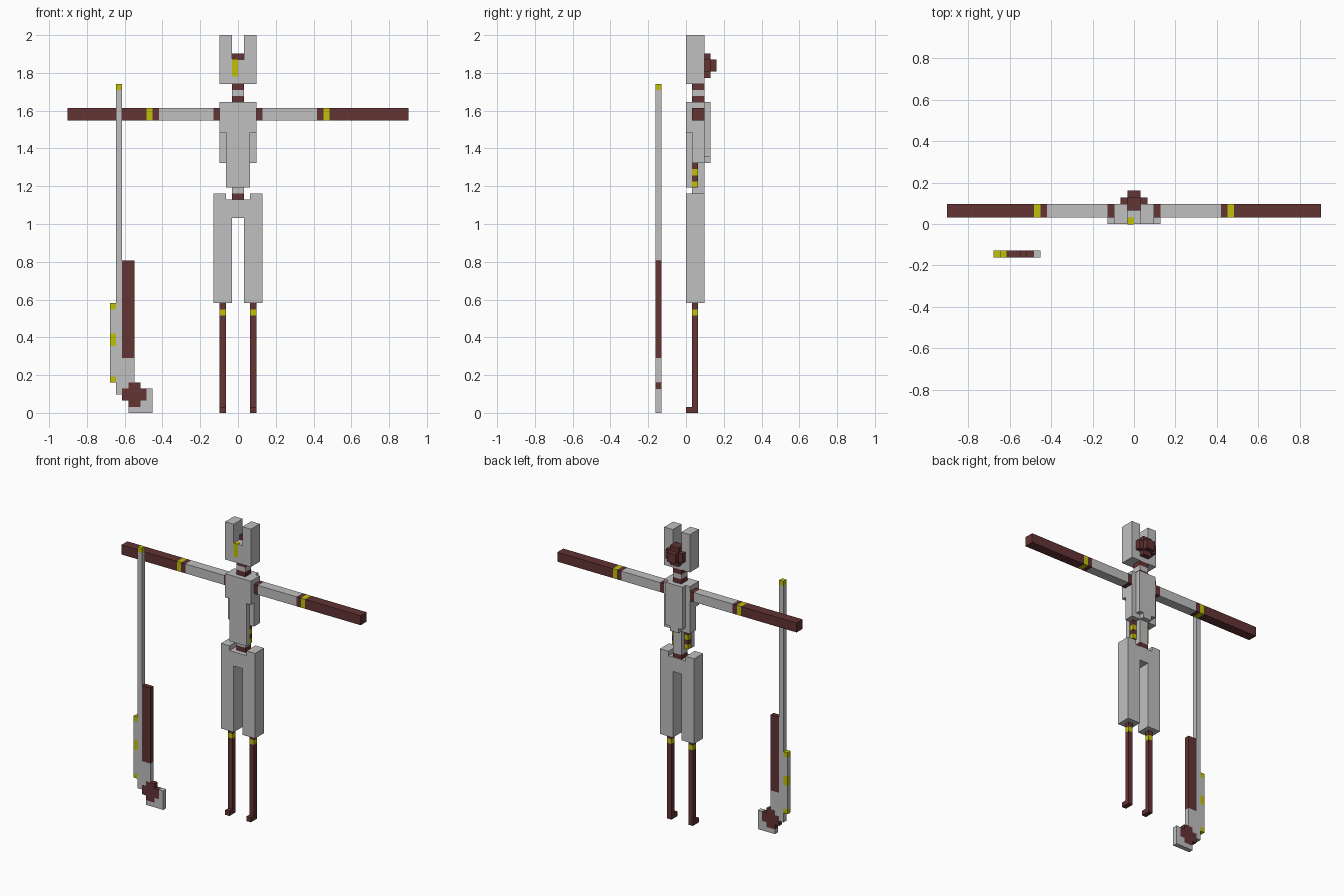
import bpy

cube = bpy.data.objects.get("Cube")
if cube:
    bpy.data.objects.remove(cube, do_unlink=True)

U = 2 / 62  # size of one block


def material(name, rgb):
    m = bpy.data.materials.new(name)
    m.use_nodes = True
    m.diffuse_color = (*rgb, 1)
    bsdf = m.node_tree.nodes["Principled BSDF"]
    bsdf.inputs["Base Color"].default_value = (*rgb, 1)
    bsdf.inputs["Roughness"].default_value = 0.8
    return m


GREY = material("light grey", (0.527, 0.527, 0.527))
BROWN = material("dark red brown", (0.125, 0.033, 0.033))
YELLOW = material("yellow", (0.53, 0.53, 0.003))


def box(name, mat, x, y, z):
    """Box from block ranges along each axis."""
    bpy.ops.mesh.primitive_cube_add(size=1)
    ob = bpy.context.object
    ob.name = name
    for v in ob.data.vertices:
        v.co = [(r[0] if c < 0 else r[1]) * U for c, r in zip(v.co, (x, y, z))]
    ob.data.materials.append(mat)
    return ob


def pair(name, mat, x, y, z):
    """Left part at +x and its mirror at -x."""
    box("left_" + name, mat, x, y, z)
    box("right_" + name, mat, (-x[1], -x[0]), y, z)


# Head: two side slabs, face between them, round bun at the back
pair("head_side", GREY, (1, 3), (0, 3), (54, 62))
box("face", GREY, (-1, 1), (0, 3), (54, 58))
box("face_brow", BROWN, (-1, 1), (2, 3), (58, 59))
box("face_mark", YELLOW, (-1, 0), (-0.04, 0.96), (55.2, 58.04))
box("bun_wide", BROWN, (-2, 2), (3, 4), (56, 58))
box("bun_top", BROWN, (-1, 1), (3, 4), (58, 59))
box("bun_bottom", BROWN, (-1, 1), (3, 4), (55, 56))
box("bun_tip", BROWN, (-1, 1), (4, 5), (56, 58))

# Neck bands
for i, mat in enumerate((BROWN, GREY, BROWN)):
    box(f"neck_band_{i}", mat, (-1, 1), (1, 3), (51 + i, 52 + i))

# Torso
box("chest", GREY, (-3, 3), (0, 3), (46, 51))
box("lower_chest", GREY, (-2, 2), (0, 3), (41, 46))
pair("rib", GREY, (2, 3), (1, 3), (41, 46))
box("back_plate", GREY, (-2, 2), (3, 4), (42, 51))
box("back_plate_tip", GREY, (-1, 1), (3, 4), (41, 42))
box("belly_plate", GREY, (-2, 2), (0, 1), (37, 41))
for i in range(4):
    box(f"waist_stripe_{i}", (YELLOW, BROWN)[i % 2],
        (-1.9, 1.9), (1, 2), (37 + i, 38 + i))
box("spine", GREY, (-1, 1), (2, 3), (36, 41))
box("waist", GREY, (-1, 1), (1, 2), (36, 37))
box("waist_band", BROWN, (-1, 1), (1, 3), (35, 36))
box("pelvis", GREY, (-1, 1), (0, 3), (32, 35))

# Arms, in bands from the shoulder outward
for name, mat, x in (("shoulder", BROWN, (3, 4)), ("upper_arm", GREY, (4, 13)),
                     ("elbow", BROWN, (13, 14)), ("arm_ring", YELLOW, (14, 15)),
                     ("forearm", BROWN, (15, 28))):
    pair(name, mat, x, (1, 3), (48, 50))

# Legs
pair("thigh_outer", GREY, (2, 4), (0, 3), (18, 36))
pair("thigh_inner", GREY, (1, 2), (0, 3), (18, 35))
pair("knee", BROWN, (2, 3), (1, 2), (17, 18))
pair("leg_ring", YELLOW, (2, 3), (1, 2), (16, 17))
pair("shin", BROWN, (2, 3), (1, 2), (0, 16))
pair("toe", BROWN, (2, 3), (0, 1), (0, 1))

# Long staff with a blade, standing apart from the figure
D = (-5, -4)
box("staff", GREY, (-20, -19), D, (3, 53))
box("staff_cap", YELLOW, (-20, -19), D, (53, 54))
box("blade", BROWN, (-19, -17), D, (9, 25))
box("blade_base", GREY, (-19, -17), D, (5, 9))
box("blade_base_corner", GREY, (-19, -18), D, (4, 5))
for i, (mat, z) in enumerate(((YELLOW, (5, 6)), (GREY, (6, 11)), (YELLOW, (11, 13)),
                              (GREY, (13, 17)), (YELLOW, (17, 18)))):
    box(f"staff_guard_{i}", mat, (-21, -20), D, z)
box("hub_wide", BROWN, (-19, -15), D, (2, 4))
box("hub_top", BROWN, (-18, -16), D, (4, 5))
box("hub_bottom", BROWN, (-18, -16), D, (1, 2))
box("staff_foot", GREY, (-18, -14), D, (0, 1))
box("staff_foot_mid", GREY, (-16, -14), D, (1, 2))
box("staff_foot_side", GREY, (-15, -14), D, (2, 4))
